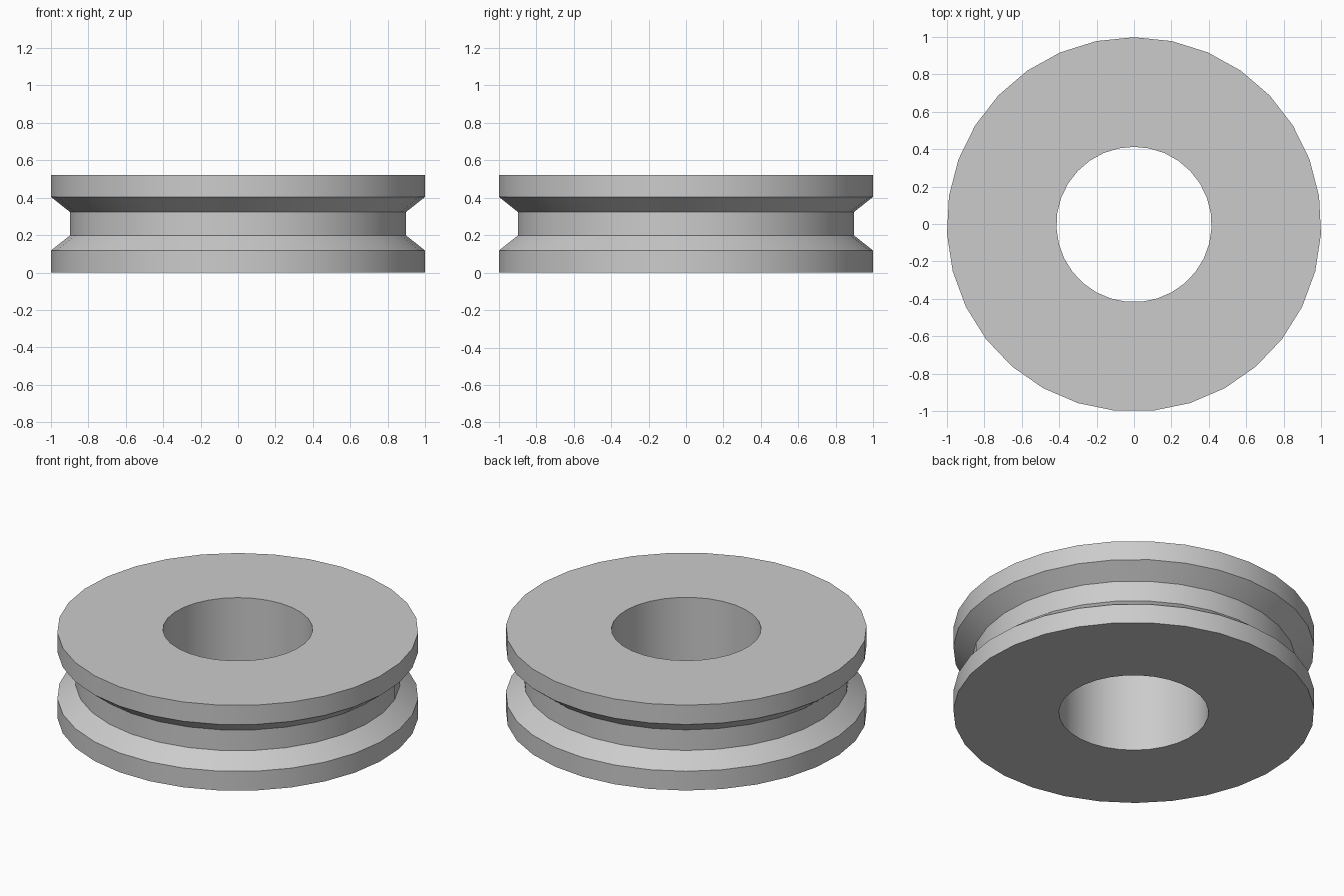
import bpy
import bmesh
from math import pi, sin, cos, radians

cube = bpy.data.objects.get("Cube")
if cube:
    bpy.data.objects.remove(cube, do_unlink=True)

SIDES = 31
HEIGHT = 0.522
RIM, GROOVE, BORE = 1.001, 0.9, 0.415

# Plain grey material
grey = bpy.data.materials.new("plain_grey")
grey.use_nodes = True
colour = (0.6, 0.6, 0.6, 1)
grey.diffuse_color = colour
grey.node_tree.nodes["Principled BSDF"].inputs["Base Color"].default_value = colour

# Closed cross-section: (radius, height) from the bottom of the bore outwards and up
profile = [
    (BORE, 0), (RIM, 0), (RIM, 0.118), (GROOVE, 0.198),
    (GROOVE, HEIGHT - 0.198), (RIM, HEIGHT - 0.118), (RIM, HEIGHT), (BORE, HEIGHT),
]

# Grooved wheel, with one corner pointing to the back
bm = bmesh.new()
rings = []
for i in range(SIDES):
    a = pi / 2 + 2 * pi * i / SIDES
    rings.append([bm.verts.new((r * cos(a), r * sin(a) - 0.0025, z)) for r, z in profile])
for i in range(SIDES):
    here, after = rings[i], rings[(i + 1) % SIDES]
    for j in range(len(profile)):
        k = (j + 1) % len(profile)
        bm.faces.new((here[j], after[j], after[k], here[k]))
bmesh.ops.recalc_face_normals(bm, faces=bm.faces)

mesh = bpy.data.meshes.new("grooved_wheel")
bm.to_mesh(mesh)
bm.free()
mesh.materials.append(grey)
wheel = bpy.data.objects.new("grooved_wheel", mesh)
bpy.context.collection.objects.link(wheel)

# Smooth round walls, sharp rims
bpy.ops.object.select_all(action="DESELECT")
wheel.select_set(True)
bpy.context.view_layer.objects.active = wheel
bpy.ops.object.shade_smooth_by_angle(angle=radians(30))
